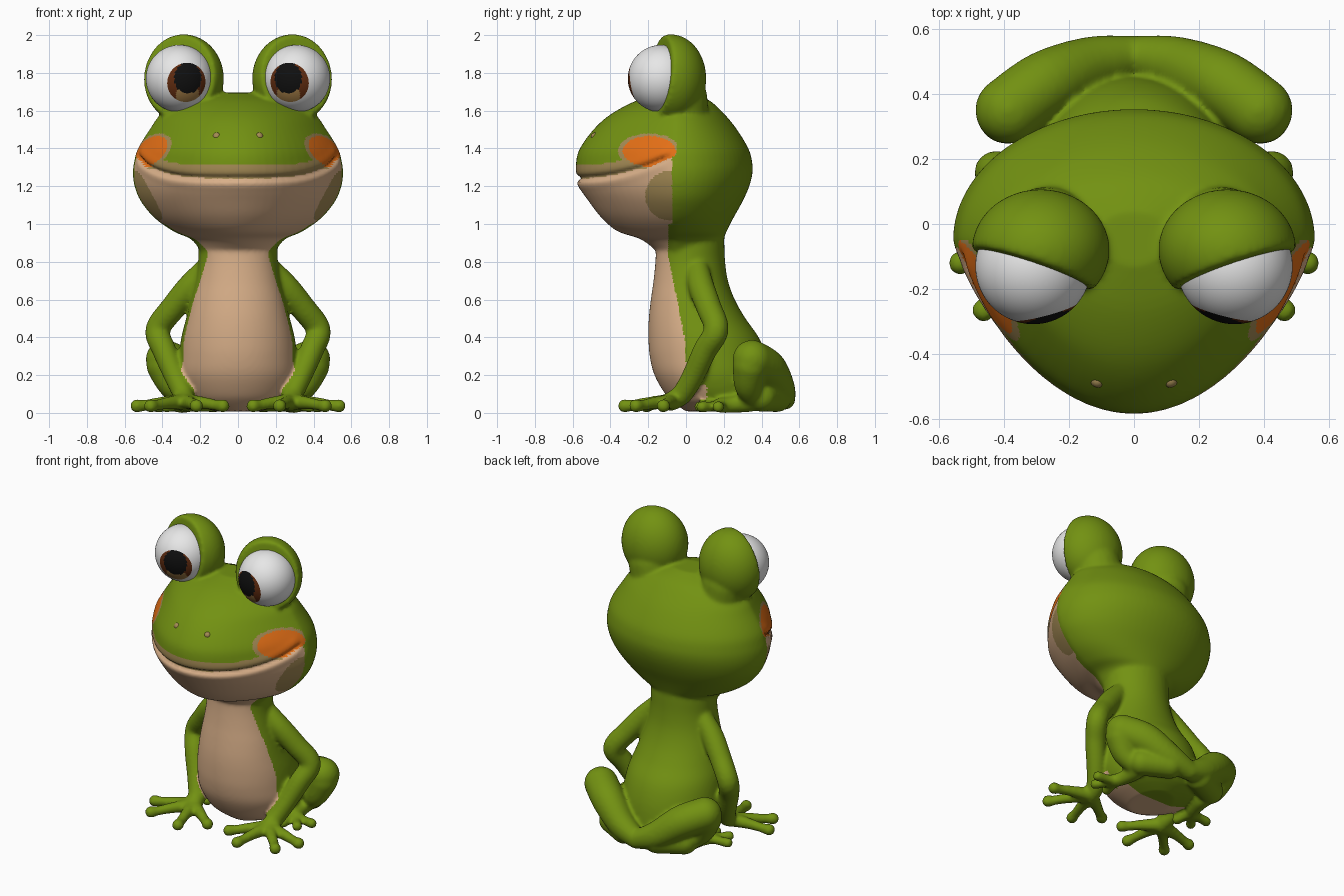
import bpy, bmesh, math
from mathutils import Vector, Matrix

if "Cube" in bpy.data.objects:
    bpy.data.objects.remove(bpy.data.objects["Cube"])


def material(name, rgb):
    m = bpy.data.materials.new(name)
    m.diffuse_color = (*rgb, 1)
    m.use_nodes = True
    m.node_tree.nodes["Principled BSDF"].inputs["Base Color"].default_value = m.diffuse_color
    return m


GREEN = material("frog_green", (0.17, 0.285, 0.006))
TAN = material("belly_tan", (0.69, 0.43, 0.25))
OLIVE = material("lip_olive_tan", (0.37, 0.255, 0.09))
ORANGE = material("cheek_orange", (0.78, 0.16, 0.008))
WHITE = material("eye_white", (0.80, 0.80, 0.80))
BROWN = material("iris_brown", (0.12, 0.025, 0.005))
BLACK = material("pupil_black", (0.005, 0.005, 0.005))
GOLD = material("iris_gold", (0.36, 0.20, 0.06))
beads = []  # (x, y, z, radius)


def spline(pts, steps):
    """Catmull-Rom interpolation of tuples of any length."""
    p = [pts[0]] + list(pts) + [pts[-1]]
    out = []
    for i in range(1, len(p) - 2):
        for k in range(steps):
            t = k / steps
            out.append([0.5 * (2 * b + (c - a) * t + (2 * a - 5 * b + 4 * c - d) * t * t
                               + (3 * b - a - 3 * c + d) * t ** 3)
                        for a, b, c, d in zip(p[i - 1], p[i], p[i + 1], p[i + 2])])
    return out + [list(pts[-1])]


def loft(bm, rings, front_exp, y_mid=None, n=72):
    """Stack rings (z, half width, front y, back y); front_exp near 1 gives a parabolic snout."""
    prev = first = None
    for z, w, yf, yb in spline(rings, 5):
        ym = (yf + yb) / 2 if y_mid is None else y_mid
        ring = []
        for i in range(n):
            a = 2 * math.pi * i / n
            c, s = math.cos(a), math.sin(a)
            depth = yb - ym if s > 0 else -(ym - yf)
            e = 1 if s > 0 else 2 / front_exp
            ring.append(bm.verts.new((w * c, ym + depth * abs(s) ** e, z)))
        if prev:
            for i in range(n):
                j = (i + 1) % n
                bm.faces.new((prev[i], prev[j], ring[j], ring[i]))
        else:
            first = ring
        prev = ring
    bm.faces.new(first[::-1])
    bm.faces.new(prev)


def limb(pts, side):
    """Chain of overlapping beads (x, y, z, radius), fused later by the remesh."""
    beads.extend((side * x, y, z, r) for x, y, z, r in spline(pts, 6))


def eye_mound(bm, side):
    """Ellipsoid behind the eye, cut open along the eyelid plane."""
    m = Matrix.Translation((side * 0.287, -0.08, 1.77)) @ Matrix.Diagonal((0.212, 0.187, 0.234, 1))
    verts = bmesh.ops.create_uvsphere(bm, u_segments=48, v_segments=32, radius=1, matrix=m)["verts"]
    geom = set(verts)
    for v in verts:
        geom.update(v.link_edges)
        geom.update(v.link_faces)
    cut = bmesh.ops.bisect_plane(bm, geom=list(geom), plane_co=(side * 0.31, -0.14, 1.77),
                                 plane_no=(side * 0.32, -0.95, 0.12), clear_outer=True)
    edges = [g for g in cut["geom_cut"] if isinstance(g, bmesh.types.BMEdge)]
    bmesh.ops.edgeloop_fill(bm, edges=edges)
    # root that blends the mound into the head
    limb([(0.27, -0.035, 1.66, 0.15), (0.25, -0.03, 1.56, 0.15)], side)


HEAD = [(0.86, 0.20, -0.16, 0.195), (0.92, 0.25, -0.24, 0.20), (0.96, 0.34, -0.36, 0.215),
        (1.03, 0.44, -0.445, 0.25), (1.12, 0.515, -0.515, 0.30), (1.20, 0.548, -0.568, 0.335),
        (1.27, 0.557, -0.578, 0.352), (1.33, 0.55, -0.582, 0.35), (1.40, 0.53, -0.562, 0.33),
        (1.50, 0.468, -0.49, 0.27), (1.58, 0.41, -0.40, 0.205), (1.65, 0.30, -0.27, 0.13),
        (1.695, 0.12, -0.13, 0.04)]
BODY = [(0.008, 0.12, 0.0, 0.32), (0.05, 0.24, -0.06, 0.42), (0.10, 0.285, -0.11, 0.45),
        (0.20, 0.315, -0.167, 0.445), (0.30, 0.312, -0.192, 0.425), (0.40, 0.30, -0.199, 0.385),
        (0.50, 0.275, -0.197, 0.315), (0.60, 0.25, -0.186, 0.258), (0.70, 0.225, -0.172, 0.222),
        (0.80, 0.21, -0.162, 0.207), (0.90, 0.21, -0.157, 0.203), (1.0, 0.20, -0.15, 0.20)]

# --- skin: head, eye mounds, body and limbs fused into one smooth surface
bm = bmesh.new()
loft(bm, HEAD, 1.2, -0.05)
loft(bm, BODY, 2.1)
for side in (1, -1):
    eye_mound(bm, side)
    # arm, elbow out and back
    limb([(0.16, 0.06, 0.77, 0.06), (0.25, 0.08, 0.67, 0.07), (0.34, 0.12, 0.56, 0.068),
          (0.425, 0.16, 0.44, 0.066), (0.39, 0.10, 0.33, 0.064), (0.335, 0.04, 0.2, 0.06),
          (0.29, -0.02, 0.10, 0.056), (0.28, -0.08, 0.06, 0.05)], side)
    # fingers
    for x, y in ((0.535, -0.12), (0.462, -0.265), (0.22, -0.325), (0.08, -0.21)):
        limb([(0.28, -0.07, 0.06, 0.046), ((x + 0.28) / 2, (y - 0.07) / 2, 0.052, 0.034),
              (x * 0.85 + 0.042, y * 0.85 - 0.01, 0.04, 0.03), (x, y, 0.037, 0.037)], side)
    # thigh, from the back centre up to the knee
    limb([(0.0, 0.52, 0.075, 0.06), (0.13, 0.493, 0.13, 0.085), (0.27, 0.432, 0.23, 0.103),
          (0.385, 0.35, 0.283, 0.104)], side)
    # shin folded under the thigh, then the foot
    limb([(0.39, 0.34, 0.25, 0.095), (0.35, 0.33, 0.15, 0.075), (0.27, 0.35, 0.07, 0.06),
          (0.28, 0.25, 0.045, 0.045), (0.31, 0.18, 0.04, 0.04)], side)
    limb([(0.27, 0.40, 0.085, 0.08), (0.12, 0.48, 0.085, 0.082)], side)
    # toes
    for x, y in ((0.28, 0.075), (0.38, 0.085), (0.43, 0.17)):
        limb([(0.30, 0.19, 0.04, 0.036), ((x + 0.3) / 2, (y + 0.19) / 2, 0.034, 0.028),
              (x, y, 0.032, 0.032)], side)
bm.verts.index_update()
verts = [v.co.copy() for v in bm.verts]
faces = [[v.index for v in f.verts] for f in bm.faces]
bm.clear()
bmesh.ops.create_icosphere(bm, subdivisions=3, radius=1)
bm.verts.index_update()
ico_verts = [v.co.copy() for v in bm.verts]
ico_faces = [[v.index for v in f.verts] for f in bm.faces]
bm.free()
for x, y, z, r in beads:
    start = len(verts)
    verts.extend(Vector((x, y, z)) + co * r for co in ico_verts)
    faces.extend([i + start for i in f] for f in ico_faces)
mesh = bpy.data.meshes.new("frog_skin")
mesh.from_pydata(verts, [], faces)
skin = bpy.data.objects.new("frog_skin", mesh)
bpy.context.collection.objects.link(skin)
mod = skin.modifiers.new("fuse", "REMESH")
mod.mode, mod.voxel_size = "VOXEL", 0.011
mod = skin.modifiers.new("soften", "SMOOTH")
mod.factor, mod.iterations = 0.5, 8
dg = bpy.context.evaluated_depsgraph_get()
fused = bpy.data.meshes.new_from_object(skin.evaluated_get(dg))
skin.modifiers.clear()
skin.data = fused
fused.name = "frog_skin"


def mouth_z(y):
    return 1.242 + 0.115 * (max(0.0, y + 0.58) / 0.48) ** 2


# --- mouth: press a crease into the head and swell the lips
moves = []
for v in fused.vertices:
    x, y, z = v.co
    if y < -0.08 and 1.1 < z < 1.5:
        fade = min(1.0, (-0.08 - y) / 0.05)
        d = z - mouth_z(y)
        push = (-0.022 * math.exp(-(d / 0.013) ** 2) + 0.004 * math.exp(-((d + 0.035) / 0.025) ** 2)
                + 0.004 * math.exp(-((d - 0.04) / 0.025) ** 2))
        moves.append((v.index, v.co + v.normal * push * fade))
for i, co in moves:
    fused.vertices[i].co = co


def on_belly(x, y, z):
    """True on the front and underside of the body, but not on arms or hands."""
    edge = 0.2 if z < 0.05 else 0.11 if z < 0.15 else min(0.0, -0.1 + 0.2 * (0.86 - z))
    if y > edge:
        return False
    for a, b in zip(BODY, BODY[1:]):
        if z <= b[0]:
            t = max(0.0, (z - a[0]) / (b[0] - a[0]))
            w, yf, yb = (p + (q - p) * t for p, q in zip(a[1:], b[1:]))
            return (x / w) ** 2 + ((y - (yf + yb) / 2) / ((yb - yf) / 2)) ** 2 < 1.12
    return False


def skin_colour(x, y, z):
    x = abs(x)
    if z < 0.84:
        return 1 if on_belly(x, y, z) else 0
    if y > -0.05 or z > 1.5:
        return 0
    d = z - mouth_z(y)
    cheek = math.hypot((y + 0.195) / 0.14, (z - 1.385) / 0.08)
    if x > 0.3 and d > -0.015 and cheek < 1.18:
        return 3 if cheek < 1 else 2
    if y > -0.075 - 0.02 * (z < 1.0):
        return 0
    if d < 0:
        return 2 if math.hypot((y + 0.09) / 0.125, (z - 1.15) / 0.13) < 1 else 1
    return 2 if d < 0.068 - 0.05 * max(0.0, y + 0.4) else 0


fused.materials.clear()
for m in (GREEN, TAN, OLIVE, ORANGE):
    fused.materials.append(m)
for p in fused.polygons:
    p.material_index = skin_colour(*p.center)
fused.shade_smooth()


def ball(name, centre, radius, aim, mats):
    """Smooth sphere whose pole points along aim."""
    b = bmesh.new()
    bmesh.ops.create_uvsphere(b, u_segments=64, v_segments=60, radius=radius)
    me = bpy.data.meshes.new(name)
    rot = Vector((0, 0, 1)).rotation_difference(Vector(aim)).to_matrix().to_4x4()
    b.transform(Matrix.Translation(centre) @ rot)
    b.to_mesh(me)
    b.free()
    for m in mats:
        me.materials.append(m)
    me.shade_smooth()
    ob = bpy.data.objects.new(name, me)
    bpy.context.collection.objects.link(ob)


for side, label in ((1, "left"), (-1, "right")):
    # --- eyeball with iris, pupil and golden lower glint
    centre = Vector((side * 0.31, -0.13, 1.77))
    aim = Vector((side * -0.045, -0.17, -0.025)).normalized()
    ball("eyeball_" + label, centre, 0.178, aim, (WHITE, BROWN, BLACK, GOLD))
    for p in bpy.data.meshes["eyeball_" + label].polygons:
        if (p.center - centre).angle(aim) < math.radians(36):
            dx, dz = abs(p.center.x - side * 0.266), p.center.z - 1.75
            if math.hypot(dx / 0.072, (dz - 0.022) / 0.082) < 1:
                p.material_index = 2
            else:
                p.material_index = 3 if dz < -0.04 and dx < 0.06 else 1
    # --- nostril, a small bead sunk into the snout
    near = min((v for v in fused.vertices if v.co.y < -0.4),
               key=lambda v: (v.co - Vector((side * 0.116, -0.50, 1.48))).length)
    ball("nostril_" + label, near.co - near.normal * 0.014, 0.022, near.normal, (OLIVE,))
